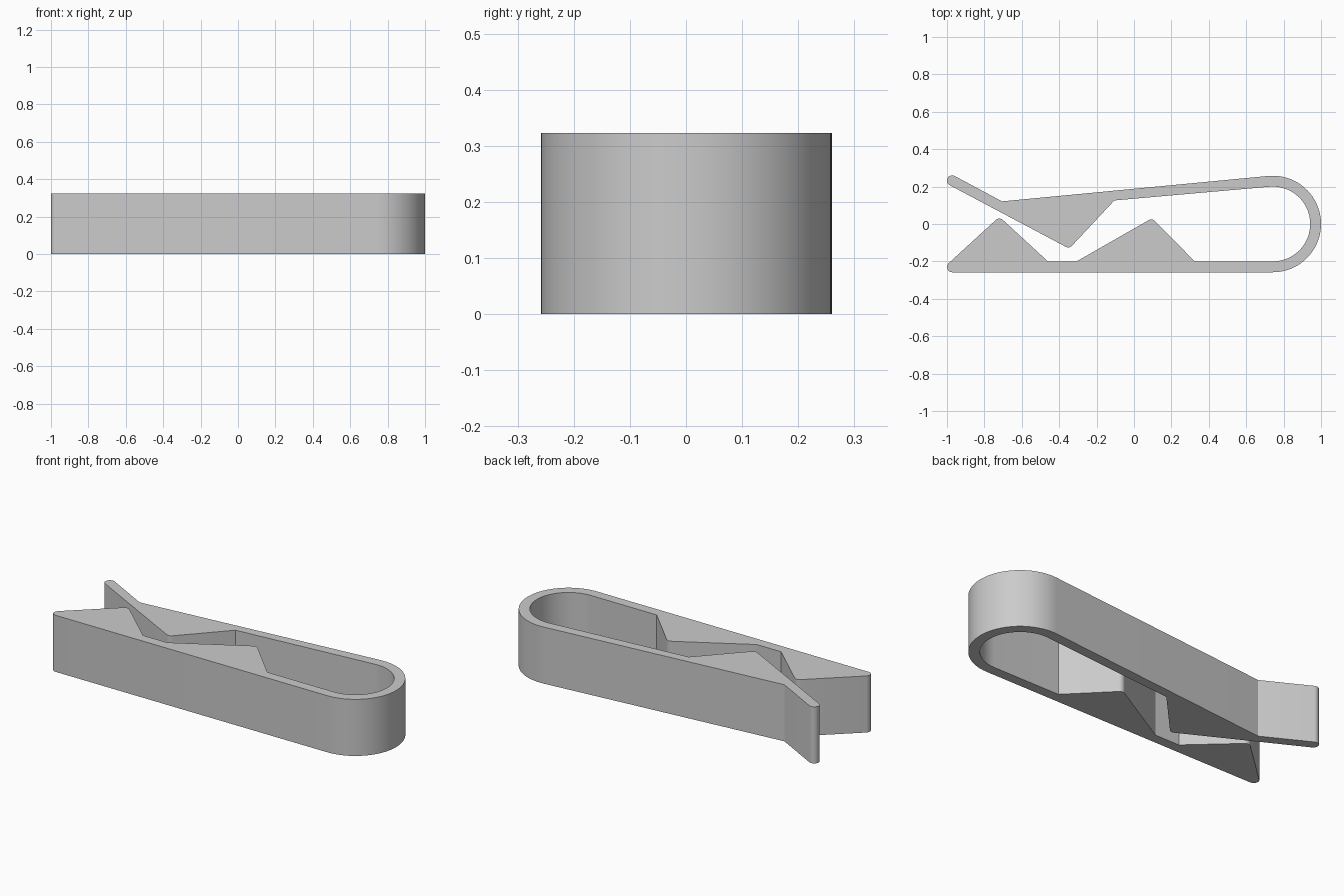
import bpy, bmesh, math

if "Cube" in bpy.data.objects:
    bpy.data.objects.remove(bpy.data.objects["Cube"])

HEIGHT = 0.323
TIP = 0.028          # radius of the rounded ends and teeth


def arc(cx, cy, r, start, end, steps):
    """Points on an arc, angles in degrees."""
    angles = [math.radians(start + (end - start) * i / steps) for i in range(steps + 1)]
    return [(cx + r * math.cos(a), cy + r * math.sin(a)) for a in angles]


# Outline of the clip, counter-clockwise from the bottom of the spring bend
outline = arc(0.742, 0, 0.258, -90, 95.4, 40)            # outer bend
outline += [(-0.706, 0.121)]                             # kink at the finger tab
outline += arc(-0.972, 0.232, TIP, 62, 242, 14)          # finger tab end
outline += arc(-0.352, -0.097, TIP, 242, 317, 8)         # upper tooth tip
outline += [(-0.105, 0.126)]                             # upper tooth root
outline += arc(0.742, 0, 0.2, 95.4, -90, 40)             # inner bend
outline += [(0.325, -0.2)]
outline += arc(0.092, -0.004, TIP, 45, 120, 8)           # lower inner tooth tip
outline += [(-0.307, -0.2), (-0.46, -0.2)]               # gap between the teeth
outline += arc(-0.720, 0.001, TIP, 47, 137, 8)           # lower outer tooth tip
outline += arc(-0.972, -0.23, TIP, 137, 270, 10)         # lower arm end

# Extrude the outline upwards
bm = bmesh.new()
base = bm.faces.new([bm.verts.new((x, y, 0)) for x, y in outline])
top = bmesh.ops.extrude_face_region(bm, geom=[base], use_keep_orig=True)
bmesh.ops.translate(bm, vec=(0, 0, HEIGHT),
                    verts=[g for g in top["geom"] if isinstance(g, bmesh.types.BMVert)])
bmesh.ops.recalc_face_normals(bm, faces=bm.faces)
mesh = bpy.data.meshes.new("clip_body")
bm.to_mesh(mesh)
bm.free()

clip = bpy.data.objects.new("clip_body", mesh)
bpy.context.collection.objects.link(clip)

# Plain grey plastic
grey = bpy.data.materials.new("grey plastic")
grey.diffuse_color = (0.6, 0.6, 0.6, 1)
grey.use_nodes = True
grey.node_tree.nodes["Principled BSDF"].inputs["Base Color"].default_value = grey.diffuse_color
mesh.materials.append(grey)

# Smooth bends, sharp rims and corners
bpy.context.view_layer.objects.active = clip
clip.select_set(True)
bpy.ops.object.shade_smooth_by_angle(angle=math.radians(25))
